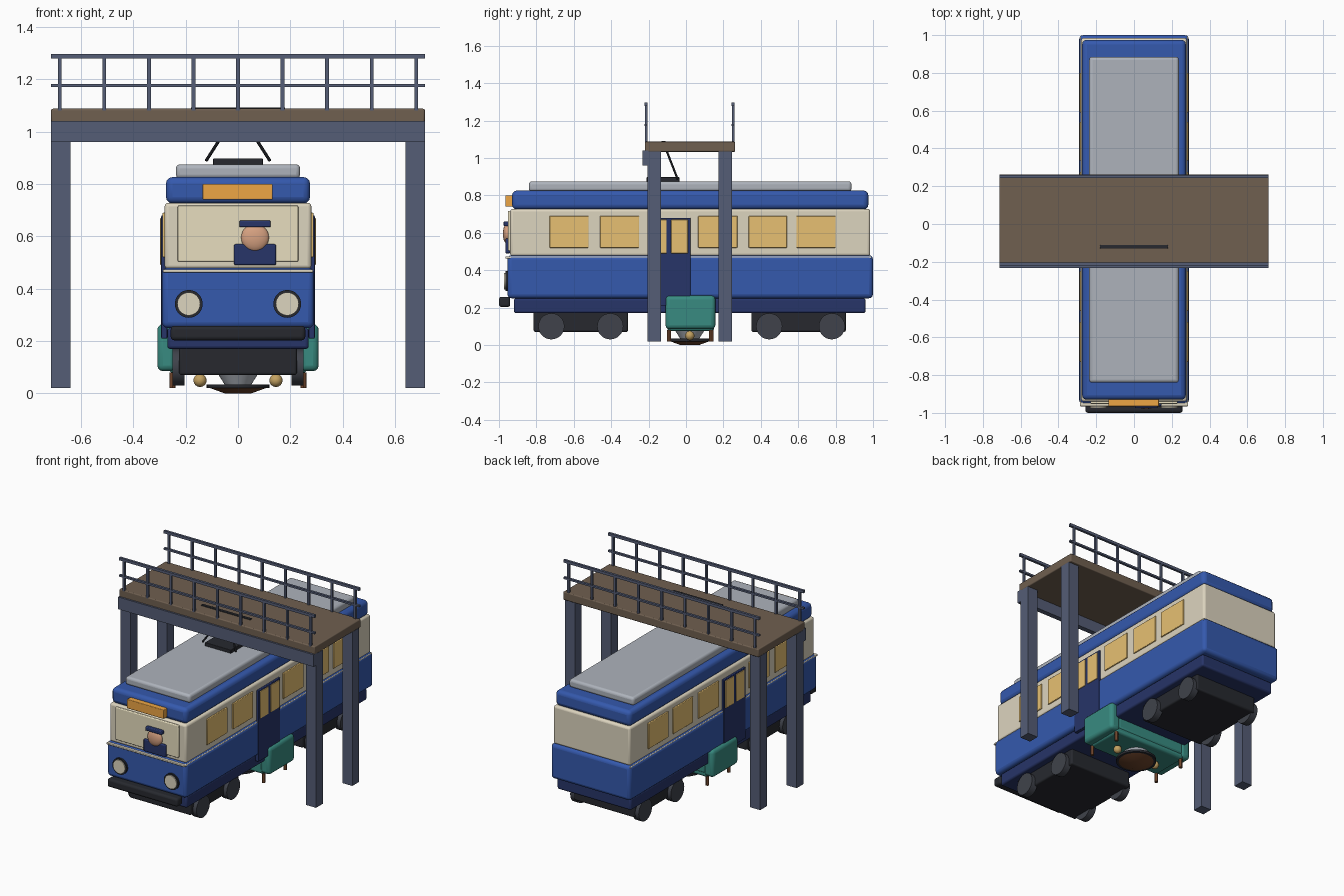
import bpy, math
from mathutils import Vector

if "Cube" in bpy.data.objects:
    bpy.data.objects.remove(bpy.data.objects["Cube"])

def mat(name, rgb):
    m = bpy.data.materials.new(name)
    m.diffuse_color = (*rgb, 1)
    m.use_nodes = True
    m.node_tree.nodes["Principled BSDF"].inputs["Base Color"].default_value = m.diffuse_color
    return m

BLUE = mat("blue", (0.035, 0.10, 0.42))
NAVY = mat("navy", (0.02, 0.035, 0.14))
CREAM = mat("cream", (0.72, 0.66, 0.52))
GLASS = mat("pale_glass", (0.80, 0.73, 0.52))
AMBER = mat("amber", (0.80, 0.53, 0.17))
ORANGE = mat("orange", (0.85, 0.38, 0.06))
GREY = mat("roof_grey", (0.42, 0.45, 0.50))
DARK = mat("dark", (0.02, 0.022, 0.028))
WHEEL = mat("wheel", (0.05, 0.055, 0.07))
STEEL = mat("steel", (0.09, 0.11, 0.18))
WOOD = mat("deck_wood", (0.16, 0.115, 0.08))
SKIN = mat("skin", (0.68, 0.36, 0.22))
TEAL = mat("teal", (0.04, 0.26, 0.22))
BROWN = mat("brown", (0.16, 0.06, 0.025))
BRASS = mat("brass", (0.55, 0.36, 0.12))

def finish(o, name, m, bevel=0):
    o.name = name
    o.data.materials.append(m)
    if bevel:
        b = o.modifiers.new("bevel", 'BEVEL')
        b.width, b.segments = bevel, 3
    bpy.ops.object.shade_smooth_by_angle()
    return o

def box(name, x, y, z, m, bevel=0):
    """Box from (min, max) ranges."""
    c = [(a[0] + a[1]) / 2 for a in (x, y, z)]
    bpy.ops.mesh.primitive_cube_add(size=1, location=c)
    o = bpy.context.object
    o.scale = [a[1] - a[0] for a in (x, y, z)]
    bpy.ops.object.transform_apply(location=False, rotation=False, scale=True)
    return finish(o, name, m, bevel)

def sides(name, x, y, z, m, bevel=0):
    """Box repeated on both x sides."""
    box(name + "_right", x, y, z, m, bevel)
    box(name + "_left", (-x[1], -x[0]), y, z, m, bevel)

def rod(name, a, b, r, m, verts=24, r2=None):
    a, b = Vector(a), Vector(b)
    bpy.ops.mesh.primitive_cone_add(vertices=verts, radius1=r, radius2=r if r2 is None else r2,
                                    depth=(b - a).length, location=(a + b) / 2,
                                    rotation=(b - a).to_track_quat('Z', 'Y').to_euler())
    return finish(bpy.context.object, name, m)

def ball(name, loc, size, m):
    bpy.ops.mesh.primitive_uv_sphere_add(segments=24, ring_count=14, radius=1, location=loc)
    o = bpy.context.object
    o.scale = size
    return finish(o, name, m)

# Tram body, stacked bands
box("skirt", (-.27, .27), (-.92, .96), (.17, .25), NAVY, .012)
box("lower_body", (-.29, .29), (-.955, 1.0), (.25, .48), BLUE, .022)
box("waist_trim", (-.287, .287), (-.965, .99), (.462, .474), CREAM, .004)
box("window_band", (-.28, .28), (-.94, .985), (.475, .728), CREAM, .014)
box("upper_roof", (-.275, .275), (-.93, .975), (.725, .826), BLUE, .025)
box("roof_panel", (-.237, .237), (-.84, .885), (.82, .875), GREY, .016)

# Side windows and doors
for i, y in enumerate([(-.73, -.52), (-.46, -.25), (.065, .275), (.335, .54), (.59, .80)]):
    sides(f"window_{i}", (.27, .288), y, (.52, .69), AMBER, .004)
sides("door", (.27, .293), (-.205, .024), (.21, .68), NAVY, .004)
for i, y in enumerate([(-.19, -.103), (-.08, .01)]):
    sides(f"door_window_{i}", (.28, .297), y, (.49, .67), AMBER, .003)

# Front face
box("windscreen", (-.23, .23), (-.952, -.93), (.503, .717), GLASS, .005)
box("destination_board", (-.135, .132), (-.965, -.92), (.74, .80), ORANGE, .004)
box("driver_coat", (-.015, .145), (-.965, -.94), (.49, .57), NAVY, .006)
ball("driver_head", (.065, -.957, .595), (.053, .022, .053), SKIN)
box("driver_cap", (.005, .125), (-.975, -.94), (.635, .66), NAVY, .005)
for s in (-1, 1):
    rod("lamp_rim", (s * .188, -.94, .342), (s * .188, -.966, .342), .053, DARK, 32)
    rod("lamp_lens", (s * .188, -.95, .342), (s * .188, -.973, .342), .044, CREAM, 32)
box("bumper", (-.257, .257), (-1.0, -.94), (.203, .258), DARK, .014)

# Bogies and wheels
for k, (y0, y1, wheels) in enumerate([(-.815, -.31, (-.72, -.405)), (.35, .855, (.445, .78))]):
    box(f"bogie_{k}", (-.225, .225), (y0, y1), (.07, .18), DARK, .01)
    for y in wheels:
        for s in (-1, 1):
            rod("wheel", (s * .205, y, .10), (s * .25, y, .10), .07, WHEEL, 28)

# Current collector on the roof
box("collector_base", (-.095, .095), (-.21, -.035), (.87, .897), DARK, .003)
for s in (-1, 1):
    for t in (-1, 1):
        rod("collector_arm", (s * .122, -.12 + t * .075, .888), (0, -.12, 1.08), .006, DARK, 10)
box("collector_bar", (-.18, .18), (-.13, -.11), (1.075, 1.092), DARK, .003)

# Footbridge
box("bridge_deck", (-.713, .713), (-.22, .263), (1.033, 1.087), WOOD, .006)
box("bridge_beam", (-.713, .713), (-.232, -.2), (.96, 1.04), STEEL)
for y in ((-.205, -.135), (.173, .245)):
    sides("bridge_leg", (.64, .713), y, (.02, 1.035), STEEL)
for y in (-.213, .252):
    for z, h in ((1.176, .006), (1.287, .009)):
        box("handrail", (-.713, .713), (y - .008, y + .008), (z - h, z + h), STEEL)
    for i in range(9):
        x = -.68 + .17 * i
        box("rail_post", (x - .007, x + .007), (y - .007, y + .007), (1.08, 1.285), STEEL)

# Bench seat under the tram
box("seat_base", (-.26, .26), (-.10, .15), (.075, .16), TEAL, .015)
box("seat_back", (-.25, .25), (.08, .155), (.10, .265), TEAL, .015)
sides("seat_arm", (.235, .308), (-.11, .157), (.085, .265), TEAL, .022)
for s in (-1, 1):
    for y in (-.09, .135):
        rod("seat_foot", (s * .25, y, .02), (s * .25, y, .08), .011, BROWN, 12)

# Small dish stand with round handles
rod("stand_cone", (0, .02, 0), (0, .02, .022), .05, BROWN, 32, r2=.11)
rod("stand_rim", (0, .02, .02), (0, .02, .035), .12, DARK, 32)
rod("stand_dish", (0, .02, .033), (0, .02, .08), .05, GREY, 32, r2=.08)
for s in (-1, 1):
    ball("stand_handle", (s * .145, .02, .05), (.025, .025, .025), BRASS)
